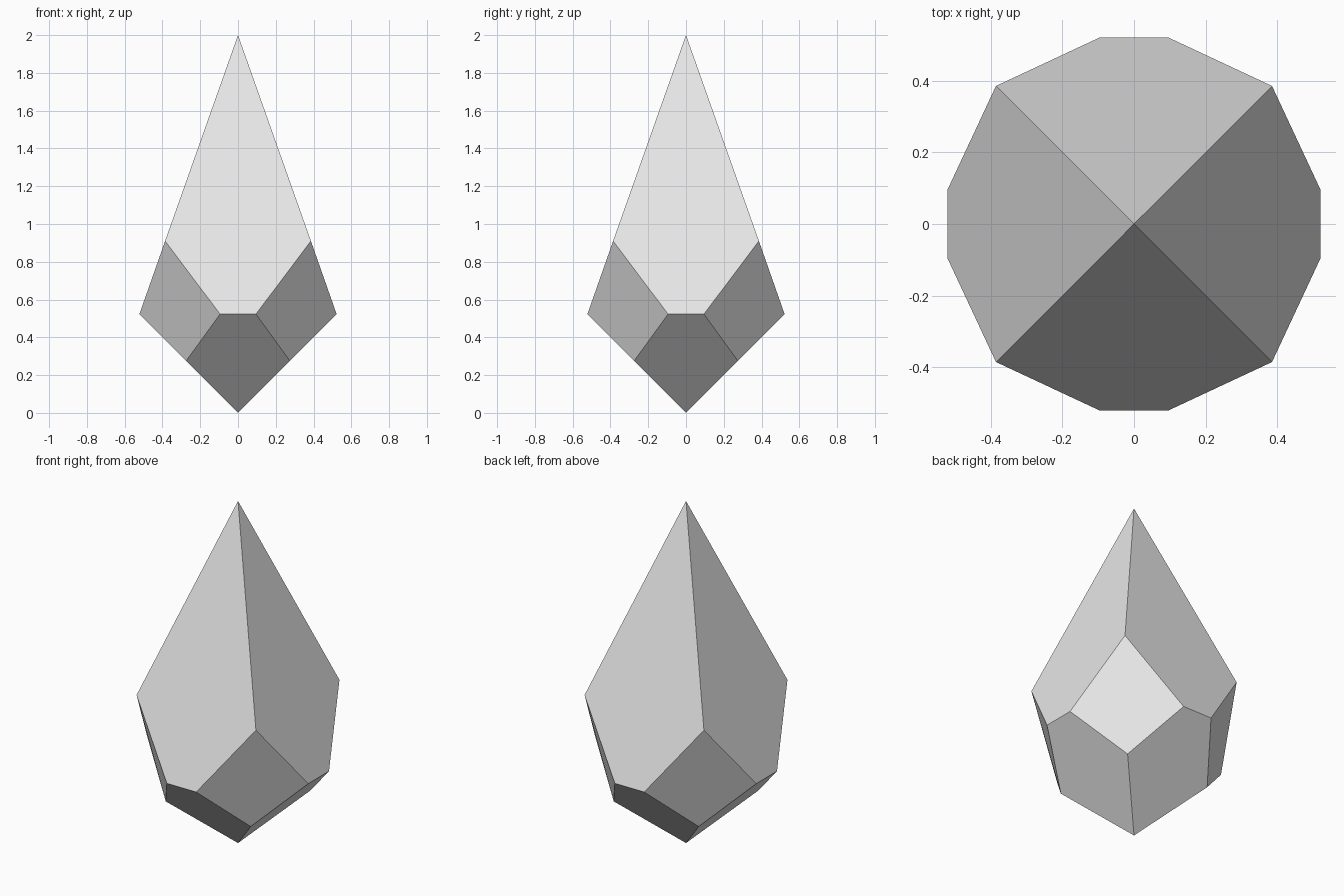
import bpy
import bmesh
from mathutils import Matrix, Vector

cube = bpy.data.objects.get("Cube")
if cube:
    bpy.data.objects.remove(cube, do_unlink=True)

# Plain grey stone
stone = bpy.data.materials.new("pale grey")
stone.use_nodes = True
grey = (0.8, 0.8, 0.8, 1.0)
stone.diffuse_color = grey
stone.node_tree.nodes["Principled BSDF"].inputs["Base Color"].default_value = grey

# Key points of one quarter, front side
TIP = Vector((0, 0, 2))
BASE = Vector((0, 0, 0))
SHOULDER = Vector((0.386, -0.386, 0.91))
KEEL = Vector((0.275, -0.275, 0.275))
GIRDLE_LEFT = Vector((0.095, -0.522, 0.523))
GIRDLE_RIGHT = Vector((-0.095, -0.522, 0.523))

bm = bmesh.new()
tip, base = bm.verts.new(TIP), bm.verts.new(BASE)


def ring(point):
    """Four copies of a point, a quarter turn apart."""
    return [bm.verts.new(Matrix.Rotation(i * 1.5707963, 3, "Z") @ point)
            for i in range(4)]


shoulder, keel = ring(SHOULDER), ring(KEEL)
left, right = ring(GIRDLE_LEFT), ring(GIRDLE_RIGHT)

for i in range(4):
    before, after = i - 1, (i + 1) % 4
    # Long upper facet, lower facet and corner facet
    bm.faces.new((tip, shoulder[before], right[i], left[i], shoulder[i]))
    bm.faces.new((base, keel[i], left[i], right[i], keel[before]))
    bm.faces.new((shoulder[i], left[i], keel[i], right[after]))

bmesh.ops.recalc_face_normals(bm, faces=bm.faces)
mesh = bpy.data.meshes.new("crystal")
bm.to_mesh(mesh)
bm.free()
mesh.materials.append(stone)
crystal = bpy.data.objects.new("crystal", mesh)
bpy.context.collection.objects.link(crystal)
